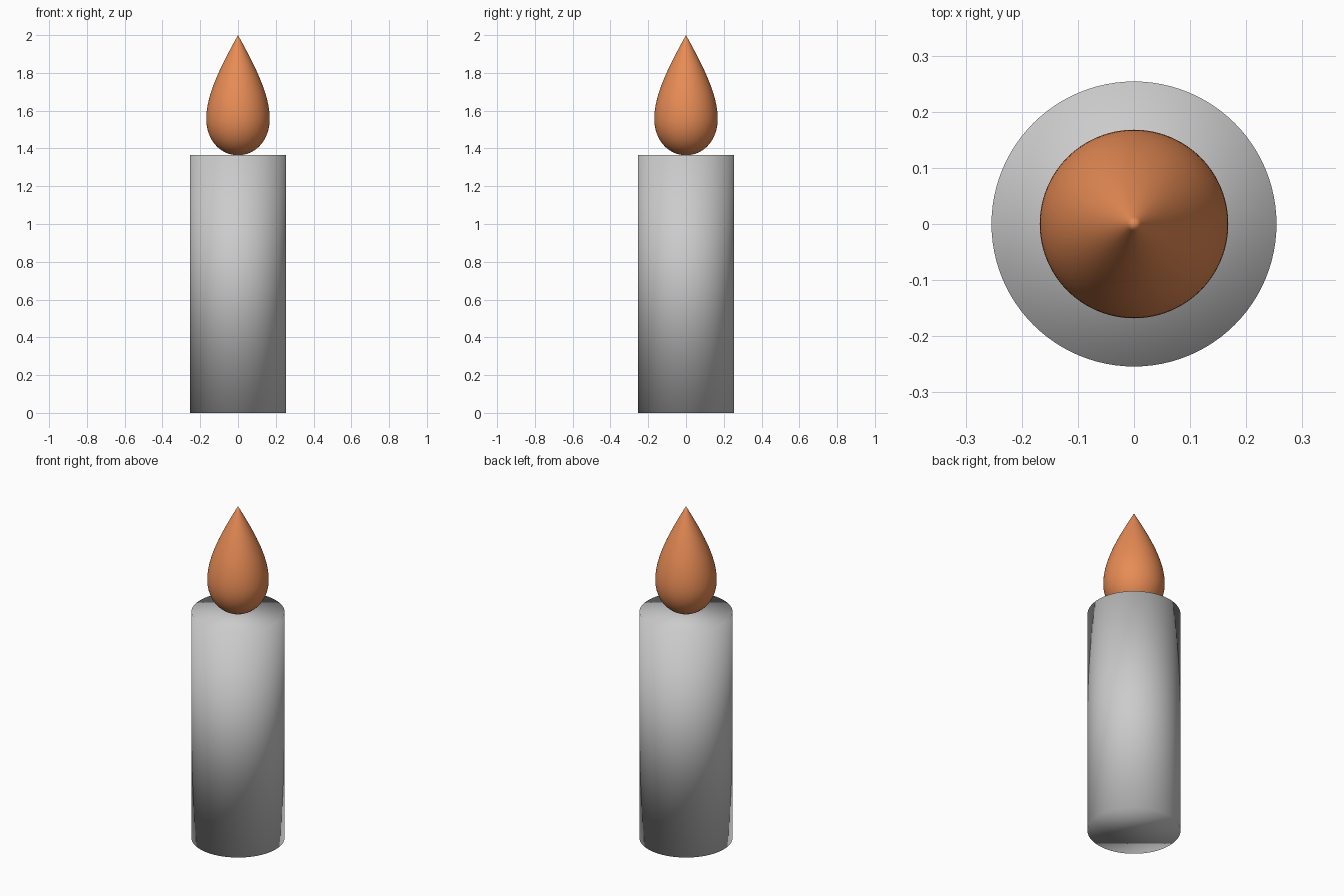
import bpy
import math

if "Cube" in bpy.data.objects:
    bpy.data.objects.remove(bpy.data.objects["Cube"])

SEGMENTS = 96


def material(name, rgb):
    m = bpy.data.materials.new(name)
    m.diffuse_color = (*rgb, 1.0)
    m.use_nodes = True
    m.node_tree.nodes["Principled BSDF"].inputs["Base Color"].default_value = m.diffuse_color
    return m


def bezier(a, b, c, d, steps):
    """Points on a cubic curve in the (radius, height) plane."""
    pts = []
    for i in range(steps + 1):
        t = i / steps
        s = 1 - t
        pts.append(tuple(s**3 * p + 3 * s * s * t * q + 3 * s * t * t * r + t**3 * w
                         for p, q, r, w in zip(a, b, c, d)))
    return pts


def lathe(name, profile, mat):
    """Revolve a pole-to-pole profile around z."""
    verts = [(0, 0, profile[0][1])]
    for r, z in profile[1:-1]:
        for k in range(SEGMENTS):
            a = 2 * math.pi * k / SEGMENTS
            verts.append((r * math.cos(a), r * math.sin(a), z))
    verts.append((0, 0, profile[-1][1]))
    last, rings = len(verts) - 1, len(profile) - 2
    faces = []
    for k in range(SEGMENTS):
        n = (k + 1) % SEGMENTS
        faces.append((0, 1 + n, 1 + k))
        for j in range(rings - 1):
            lo, hi = 1 + j * SEGMENTS, 1 + (j + 1) * SEGMENTS
            faces.append((lo + k, lo + n, hi + n, hi + k))
        top = 1 + (rings - 1) * SEGMENTS
        faces.append((top + k, top + n, last))
    mesh = bpy.data.meshes.new(name)
    mesh.from_pydata(verts, [], faces)
    mesh.materials.append(mat)
    mesh.shade_smooth()
    obj = bpy.data.objects.new(name, mesh)
    bpy.context.collection.objects.link(obj)
    return obj


wax = material("wax_grey", (0.6, 0.6, 0.6))
fire = material("flame_orange", (0.8, 0.26, 0.09))

# Candle body: plain cylinder, softly shaded across its rims
bpy.ops.mesh.primitive_cylinder_add(vertices=SEGMENTS, radius=0.254, depth=1.364,
                                    location=(0, 0, 0.682))
body = bpy.context.object
body.name = "candle_body"
body.data.materials.append(wax)
body.data.shade_smooth()

# Flame: teardrop with a round base and pointed tip
base = bezier((0, 1.364), (0.098, 1.364), (0.168, 1.45), (0.168, 1.555), 16)
tip = bezier((0.168, 1.555), (0.168, 1.68), (0.10, 1.82), (0, 2.0), 24)
lathe("flame", base + tip[1:], fire)
